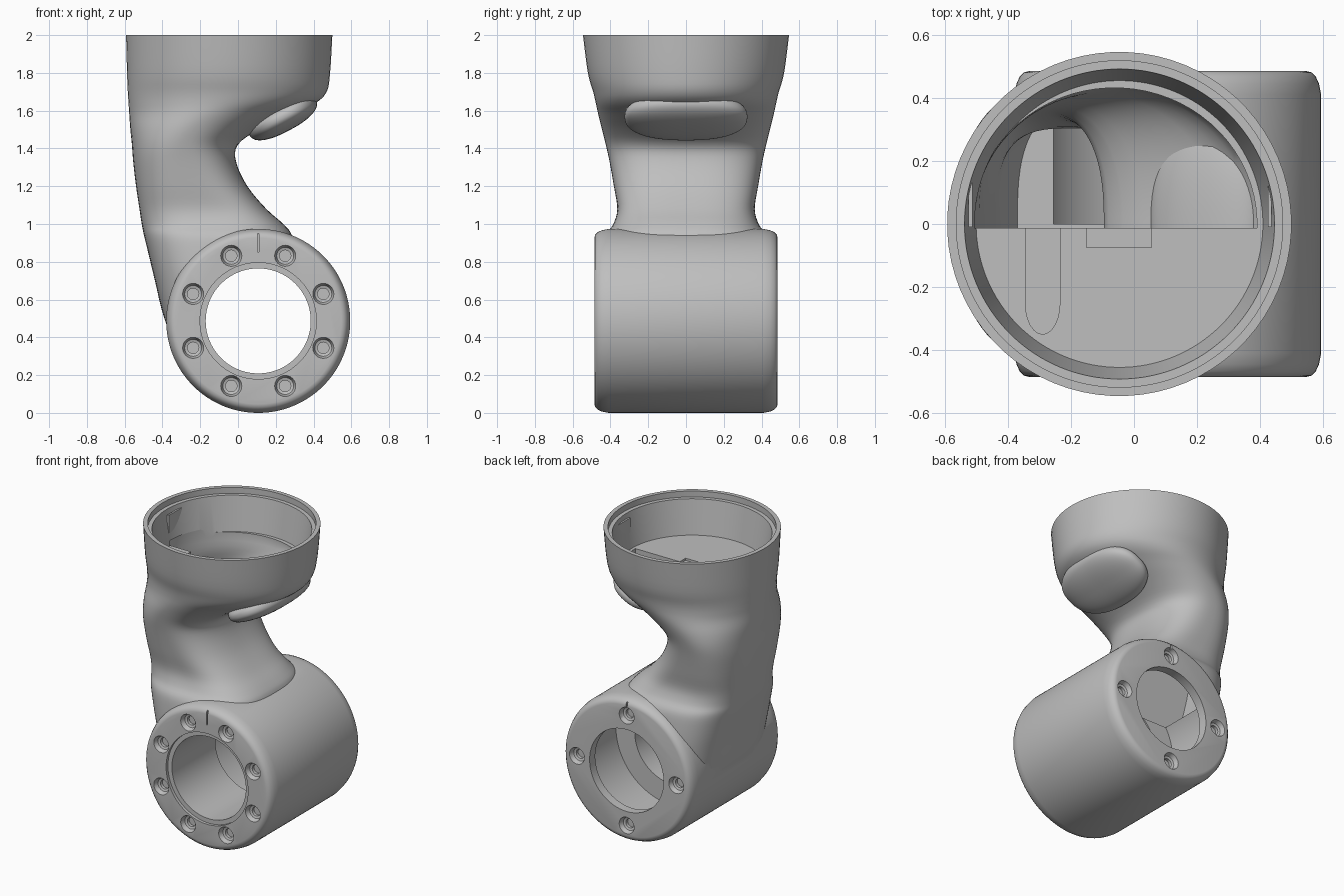
import bpy, bmesh
from math import sin, cos, pi, radians, copysign
from mathutils import Matrix, Vector

cube = bpy.data.objects.get("Cube")
if cube:
    bpy.data.objects.remove(cube)

grey = bpy.data.materials.new("cast_grey")
grey.use_nodes = True
grey.diffuse_color = (0.52, 0.52, 0.52, 1)
grey.node_tree.nodes["Principled BSDF"].inputs["Base Color"].default_value = (0.52, 0.52, 0.52, 1)

DRUM = Vector((0.107, 0, 0.487))     # axis of the lower drum
CUP_X = -0.046                       # axis of the upper cup


def skin(bm, rings):
    """Closed tube through equal-sized rings of points, capped at both ends."""
    loops = [[bm.verts.new(p) for p in ring] for ring in rings]
    n = len(loops[0])
    for a, b in zip(loops, loops[1:]):
        for i in range(n):
            j = (i + 1) % n
            bm.faces.new((a[i], a[j], b[j], b[i]))
    bm.faces.new(loops[0][::-1])
    bm.faces.new(loops[-1])


def lathe(bm, profile, matrix, n=96):
    """Turn (radius, height) pairs around the local z axis."""
    skin(bm, [[matrix @ Vector((r * cos(2 * pi * i / n), r * sin(2 * pi * i / n), h))
               for i in range(n)] for r, h in profile])


def block(bm, lo, hi):
    size = [b - a for a, b in zip(lo, hi)]
    mid = [(a + b) / 2 for a, b in zip(lo, hi)]
    bmesh.ops.create_cube(bm, size=1, matrix=Matrix.Translation(mid) @ Matrix.Diagonal((*size, 1)))


def section(z, x0, x1, half_y, power, n=72):
    """Horizontal superellipse between x0 and x1."""
    pts = []
    for i in range(n):
        c, s = cos(2 * pi * (i + 0.5) / n), sin(2 * pi * (i + 0.5) / n)
        pts.append(Vector(((x0 + x1) / 2 + (x1 - x0) / 2 * copysign(abs(c) ** (2 / power), c),
                           half_y * copysign(abs(s) ** (2 / power), s), z)))
    return pts


def refine(rows, steps=4):
    """Catmull-Rom interpolation of the section table."""
    out = []
    for k in range(len(rows) - 1):
        p0, p1, p2 = rows[max(k - 1, 0)], rows[k], rows[k + 1]
        p3 = rows[min(k + 2, len(rows) - 1)]
        for s in range(steps):
            t = s / steps
            out.append([b + t / 2 * (c - a + t * (2 * a - 5 * b + 4 * c - d + t * (3 * (b - c) + d - a)))
                        for a, b, c, d in zip(p0, p1, p2, p3)])
    return out + [rows[-1]]


def make(name, bm):
    bmesh.ops.recalc_face_normals(bm, faces=bm.faces[:])
    mesh = bpy.data.meshes.new(name)
    bm.to_mesh(mesh)
    bm.free()
    mesh.materials.append(grey)
    ob = bpy.data.objects.new(name, mesh)
    bpy.context.collection.objects.link(ob)
    return ob


def smooth(ob, angle):
    bpy.ops.object.select_all(action='DESELECT')
    ob.select_set(True)
    bpy.context.view_layer.objects.active = ob
    bpy.ops.object.shade_smooth_by_angle(angle=radians(angle))


def combine(ob, bm, operation='DIFFERENCE'):
    """Boolean with the first solver that keeps the body intact."""
    tool = make("tool", bm)
    tool.hide_render = True
    mod = ob.modifiers.new("combine", 'BOOLEAN')
    mod.operation, mod.object = operation, tool
    for solver in ('MANIFOLD', 'EXACT', 'FLOAT'):
        mod.solver = solver
        bpy.context.view_layer.update()
        graph = bpy.context.evaluated_depsgraph_get()
        result = bpy.data.meshes.new_from_object(ob.evaluated_get(graph))
        if len(result.polygons) > len(ob.data.polygons) / 2:
            ob.data = result
            break
    ob.modifiers.remove(mod)
    bpy.data.objects.remove(tool)


def drum_axis(side, radius=0, angle=0):
    """Frame on a drum end face, with local z pointing out of the face."""
    pos = DRUM + Vector((radius * cos(angle), side * 0.485, radius * sin(angle)))
    return Matrix.Translation(pos) @ Matrix.Rotation(-side * pi / 2, 4, 'X')


# Neck sections: height, outer edge, inner edge, half depth, squareness
neck = [
    (0.12, -0.10, 0.20, 0.38, 2.5),
    (0.30, -0.30, 0.28, 0.43, 3),
    (0.50, -0.39, 0.28, 0.45, 3),
    (0.70, -0.44, 0.28, 0.45, 3),
    (0.85, -0.476, 0.28, 0.44, 3),
    (0.94, -0.498, 0.285, 0.425, 3),
    (1.00, -0.51, 0.24, 0.385, 3),
    (1.08, -0.522, 0.15, 0.364, 3),
    (1.20, -0.54, 0.05, 0.382, 2.8),
    (1.33, -0.555, -0.01, 0.405, 2.6),
    (1.42, -0.562, 0.00, 0.425, 2.4),
    (1.50, -0.57, 0.11, 0.445, 2.2),
    (1.58, -0.576, 0.28, 0.465, 2),
    (1.64, -0.58, 0.41, 0.478, 2),
    (1.70, -0.584, 0.47, 0.492, 2),
    (1.80, -0.588, 0.488, 0.52, 2),
    (2.00, -0.593, 0.50, 0.546, 2),
]

# Outer housing: neck joined to a round-edged drum
bm = bmesh.new()
skin(bm, [section(*row) for row in refine(neck)])
housing = make("elbow_housing", bm)
bm = bmesh.new()
edge = [(0.44, 0), (0.456, -0.004), (0.47, -0.018), (0.48, -0.04), (0.487, -0.075)]
lathe(bm, edge + [(r, -0.97 - h) for r, h in reversed(edge)], drum_axis(1), 128)
combine(housing, bm, 'UNION')

# Rear drum chamber and screw seats
bm = bmesh.new()
lathe(bm, [(0.42, -0.06), (0.42, -0.485)], drum_axis(1))
seat = [(0.03, -0.055), (0.03, -0.035), (0.045, -0.03), (0.056, 0), (0.056, 0.05)]
for k in range(8):
    lathe(bm, seat, drum_axis(-1, 0.373, pi / 8 + k * pi / 4), 24)
for k in range(4):
    lathe(bm, seat, drum_axis(1, 0.373, k * pi / 2), 24)
combine(housing, bm)

# Through bore with shallow front recess, and an index mark on each face
bm = bmesh.new()
lathe(bm, [(0.278, -1.1), (0.278, -0.02), (0.308, -0.02), (0.308, 0.1)], drum_axis(-1))
for side in (-1, 1):
    y = side * 0.487
    block(bm, (0.102, y - 0.016, 0.853), (0.112, y + 0.016, 0.95))
combine(housing, bm)

# Cup interior with stepped rim
bm = bmesh.new()
lathe(bm, [(0.455, 1.73), (0.492, 1.96), (0.518, 1.96), (0.518, 2.1)],
      Matrix.Translation((CUP_X, 0, 0)), 128)
combine(housing, bm)

# Deep cable passage behind the central divider
inner = [(z, a + 0.07, b - 0.08, y - 0.06, p) for z, a, b, y, p in neck[3:15]]
rings = [section(*row) for row in refine(inner, 2)]
rings.append([p + Vector((0, 0, 0.06)) for p in rings[-1]])
for ring in rings:
    for p in ring:
        p.y = max(p.y, -0.012)
bm = bmesh.new()
skin(bm, rings)
combine(housing, bm)

# Slot and shallow step in the cup floor
bm = bmesh.new()
slot = [Vector((-0.345, 0.05, 0)), Vector((-0.235, 0.05, 0))]
slot += [Vector((-0.29 + 0.055 * cos(a), -0.25 + 0.1 * sin(a), 0))
         for a in (-k * pi / 12 for k in range(13))]
skin(bm, [[p + Vector((0, 0, z)) for p in slot] for z in (1.5, 1.8)])
block(bm, (-0.15, -0.075, 1.715), (0.055, 0.05, 1.8))
combine(housing, bm)
smooth(housing, 35)

# Oval pad under the cup overhang
bm = bmesh.new()
bmesh.ops.create_uvsphere(bm, u_segments=64, v_segments=32, radius=1)
for v in bm.verts:
    v.co /= sum(abs(c) ** 2.4 for c in v.co) ** (1 / 2.4)
bm.transform(Matrix.Translation((0.235, 0, 1.567)) @ Matrix.Rotation(radians(-28), 4, 'Y')
             @ Matrix.Diagonal((0.2, 0.325, 0.08, 1)))
smooth(make("underside_pad", bm), 40)

# Locking clips inside the rim
for name, x in (("left_clip", 0.425), ("right_clip", -0.525)):
    bm = bmesh.new()
    block(bm, (x, -0.01, 1.74), (x + 0.012, 0.13, 1.93))
    make(name, bm)
